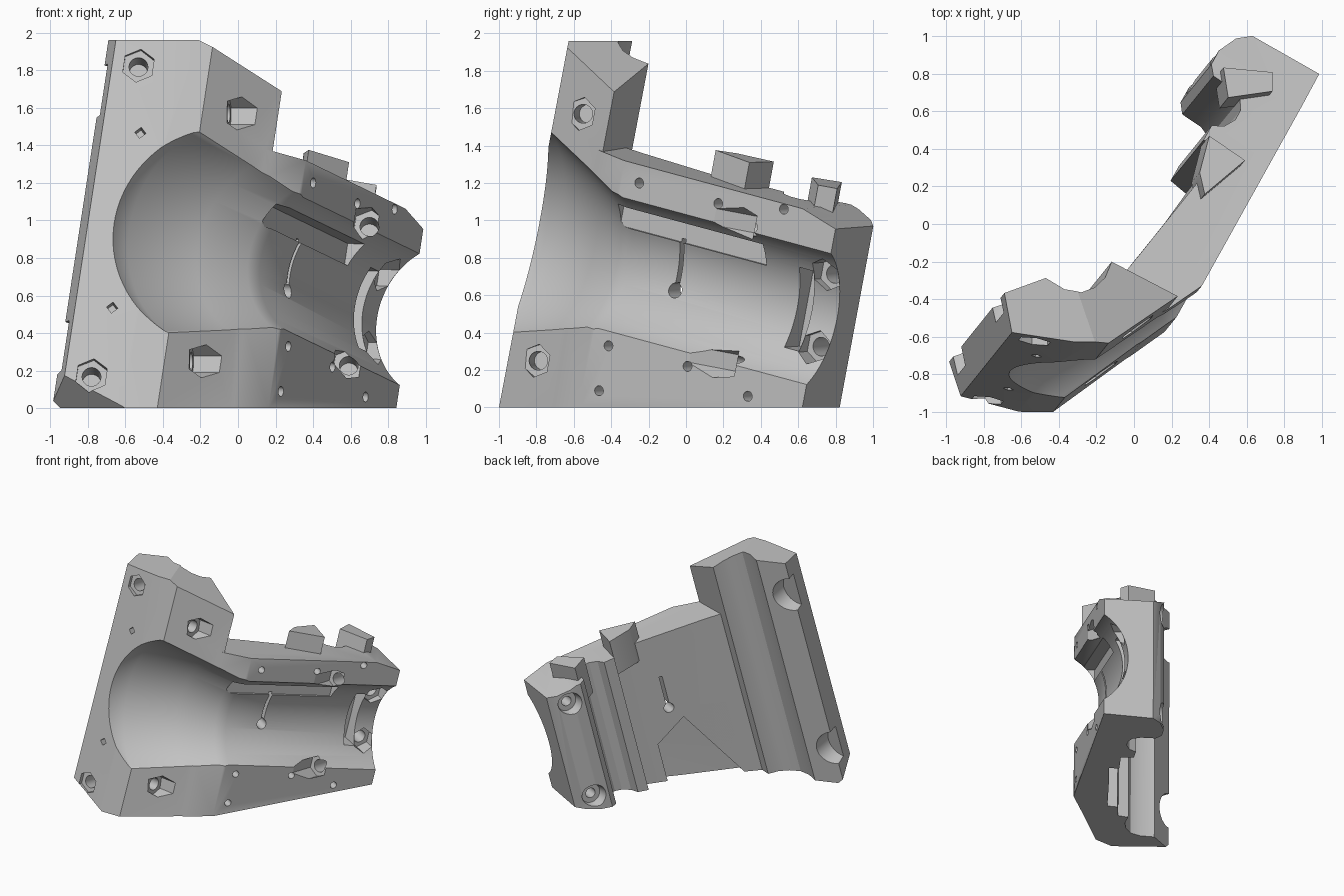
import bpy, bmesh, math
from mathutils import Vector

if "Cube" in bpy.data.objects:
    bpy.data.objects.remove(bpy.data.objects["Cube"])

# Local frame: bore axis, tilted upright direction, and depth behind the parting face
AXIS = Vector((0.473, 0.85, -0.229)).normalized()
UP = Vector((0.15, 0.187, 0.97)).normalized()
FACE = AXIS.cross(UP).normalized()
UP = FACE.cross(AXIS)
ORIGIN = Vector((0.28, -0.43, 0.78))
FRONT = Vector((0, -0.982, 0.187))
SIDE = Vector((0.98, -0.15, 0))

grey = bpy.data.materials.new("grey plastic")
grey.diffuse_color = (0.55, 0.55, 0.55, 1)
grey.use_nodes = True
grey.node_tree.nodes["Principled BSDF"].inputs["Base Color"].default_value = grey.diffuse_color


def loc(t, u, d):
    return ORIGIN + AXIS * t + UP * u - FACE * d


def finish(bm, name):
    bmesh.ops.recalc_face_normals(bm, faces=bm.faces)
    me = bpy.data.meshes.new(name)
    bm.to_mesh(me)
    bm.free()
    ob = bpy.data.objects.new(name, me)
    bpy.context.collection.objects.link(ob)
    me.materials.append(grey)
    return ob


def loft(name, loops, planes=()):
    """Skin closed loops, cap both ends, then trim by planes (point, outward normal)."""
    bm = bmesh.new()
    rings = [[bm.verts.new(p) for p in l] for l in loops]
    n = len(rings[0])
    for a, b in zip(rings, rings[1:]):
        for i in range(n):
            bm.faces.new((a[i], a[(i + 1) % n], b[(i + 1) % n], b[i]))
    bm.faces.new(rings[0])
    bm.faces.new(rings[-1])
    for co, no in planes:
        r = bmesh.ops.bisect_plane(bm, geom=bm.verts[:] + bm.edges[:] + bm.faces[:],
                                   plane_co=co, plane_no=no, clear_outer=True)
        edges = [e for e in r["geom_cut"] if isinstance(e, bmesh.types.BMEdge)]
        bmesh.ops.holes_fill(bm, edges=edges, sides=0)
    return finish(bm, name)


def prism(name, td, u0, u1, planes=()):
    return loft(name, [[loc(t, u, d) for t, d in td] for u in (u0, u1)], planes)


def block(name, t, u, d):
    td = [(t[0], d[0]), (t[1], d[0]), (t[1], d[1]), (t[0], d[1])]
    return prism(name, td, u[0], u[1])


def rod(name, centre, axis, stations, n=32):
    """Revolved solid; stations are (distance along axis, radius)."""
    axis = Vector(axis).normalized()
    x = (UP - axis * UP.dot(axis)).normalized()
    y = axis.cross(x)
    ang = [2 * math.pi * i / n for i in range(n)]
    return loft(name, [[Vector(centre) + axis * s + (x * math.cos(a) + y * math.sin(a)) * r
                        for a in ang] for s, r in stations])


def combine(target, other, op):
    mod = target.modifiers.new("join", "BOOLEAN")
    mod.operation, mod.object, mod.solver = op, other, "EXACT"
    bpy.context.view_layer.objects.active = target
    bpy.ops.object.modifier_apply(modifier=mod.name)
    bpy.data.objects.remove(other, do_unlink=True)


def cut(other):
    combine(shell, other, "DIFFERENCE")


GROUND = (Vector((0, 0, 0)), Vector((0, 0, -1)))

# Rear body: flange, tapering flat back, ridge, concave channel and thick rear end
body_profile = [(0, 0), (1.34, 0), (1.34, 0.41), (1.28, 0.48), (1.17, 0.53), (1.08, 0.53),
                (1.03, 0.49), (1.02, 0.37), (0.99, 0.305), (0.94, 0.275), (0.88, 0.275),
                (0.82, 0.31), (0.79, 0.37), (0.70, 0.37), (0.68, 0.265), (0.5, 0.285),
                (-0.1, 0.385), (-0.3, 0.43), (-0.3, 0.16), (-0.2, 0.096)]
rear_slope = (loc(1.12, 0.555, 0), (UP * 0.22 + AXIS * 0.06).normalized())
shell = prism("half_shell", body_profile, -1.6, 0.555, [GROUND, rear_slope])

# Tall front block with a channel on its back
plan = [(-0.43, -1.0), (-0.025, -0.705), (-0.40, -0.55), (-0.44, -0.64), (-0.50, -0.70),
        (-0.58, -0.735), (-0.67, -0.72), (-0.77, -0.66), (-0.99, -0.74), (-0.95, -0.95),
        (-0.62, -1.0)]
front_planes = [GROUND, (Vector((0, 0, 1.96)), Vector((0, 0, 1))),
                (Vector((-0.13, -0.63, 1.92)), Vector((0.079, 0.027, 0.152)).normalized()),
                (Vector((-0.6, -1.0, 0)), Vector((-0.035, -0.044, -0.044)).normalized())]
front_block = loft("front_block", [[Vector((p + 0.153 * z, q + 0.19 * z, z)) for p, q in plan]
                                   for z in (-0.1, 2.3)], front_planes)
combine(shell, front_block, "UNION")

# Raised tabs on top
ridge_tab = prism("ridge_tab", [(0.41, 0.23), (0.68, 0.13), (0.7, 0.36), (0.5, 0.31)], 0.4, 0.70,
                  [(Vector((0, 0, 1.4)), Vector((0, 0, 1)))])
combine(shell, ridge_tab, "UNION")
rear_tab = prism("rear_tab", [(0.94, 0.37), (1.09, 0.18), (1.18, 0.23), (1.07, 0.47)], 0.35, 0.67)
combine(shell, rear_tab, "UNION")

# Shallow trough opening into a wide funnel: (axis position, centre depth, radius)
ring = [2 * math.pi * i / 128 for i in range(128)]
cut(loft("bore_cutter", [[loc(t, r * math.cos(a), c + r * math.sin(a)) for a in ring]
                         for t, c, r in [(-1.3, 0.01, 0.65), (-0.85, 0.01, 0.645), (-0.65, 0.0, 0.635),
                                         (-0.3, -0.12, 0.523), (-0.05, -0.21, 0.44),
                                         (0.03, -0.224, 0.424), (1.7, -0.224, 0.424)]]))

# Bore groove, thin wall slot, rear slot
for t, u, d in [((-0.05, 0.88), (0.18, 0.30), (-0.1, 0.18)),
                ((0.335, 0.36), (-0.08, 0.2), (0.1, 0.6)),
                ((1.09, 1.18), (-0.22, 0.22), (0.0, 0.3))]:
    cut(block("slot_cutter", t, u, d))
cut(rod("hole_cutter", loc(0.345, -0.085, 0.1), -FACE, [(0, 0.04), (0.4, 0.04)]))

# Recess in the lower back, open at the bottom
cut(loft("recess_cutter", [[loc(-0.1, -1.6, d0), loc(-0.1, -0.2, d0), loc(0.25, -0.2, (d0 + d1) / 2),
                            loc(0.5, -0.36, d1), loc(0.5, -1.6, d1)]
                           for d0, d1 in [(0.30, 0.2), (0.6, 0.6)]]))

# Hexagonal nut sockets with bolt holes
sockets = [((-0.53, -0.655, 1.83), FRONT), ((-0.78, -0.96, 0.18), FRONT),
           ((0.02, -0.56, 1.57), SIDE), ((-0.18, -0.8, 0.25), SIDE),
           ((0.70, 0.30, 0.98), FRONT), ((0.59, 0.20, 0.24), FRONT),
           (loc(1.26, 0.22, 0.16), FACE), (loc(1.26, -0.18, 0.16), FACE)]
for centre, no in sockets:
    cut(rod("socket_cutter", centre, -no, [(-0.18, 0.09), (0.07, 0.09)], 6))
    cut(rod("bolt_cutter", centre, -no, [(0, 0.05), (0.26, 0.05)]))

# Small dowel holes along the flanges
for centre in [(0.4, -0.25, 1.2), (0.64, 0.17, 1.09), (0.84, 0.52, 1.06), (0.26, -0.41, 0.33),
               (0.5, 0.01, 0.22), (0.22, -0.46, 0.09), (0.68, 0.33, 0.06)]:
    cut(rod("dowel_cutter", centre, -FACE, [(-0.08, 0.027), (0.12, 0.027)], 20))

# Small square pockets on the front face
for centre in [(-0.52, -0.72, 1.47), (-0.67, -0.9, 0.54)]:
    cut(rod("pocket_cutter", centre, -FRONT, [(-0.1, 0.03), (0.1, 0.03)], 4))

# Rounded bolt-head notches on the backs of the front and rear ends
for x, y, z in [(-0.72, -0.40, 1.68), (-0.95, -0.68, 0.32)]:
    cut(rod("notch_cutter", (x, y, z), FRONT, [(-0.3, 0.16), (0.1, 0.14)]))
for u in (-0.42, 0.42):
    cut(rod("notch_cutter", loc(1.2, u, 0.45), -FACE, [(0, 0.08), (0.3, 0.14)]))
    cut(rod("bolt_cutter", loc(1.2, u, 0.3), -FACE, [(0, 0.04), (0.3, 0.04)]))

shell.select_set(True)
bpy.context.view_layer.objects.active = shell
bpy.ops.object.shade_smooth_by_angle(angle=math.radians(28))
